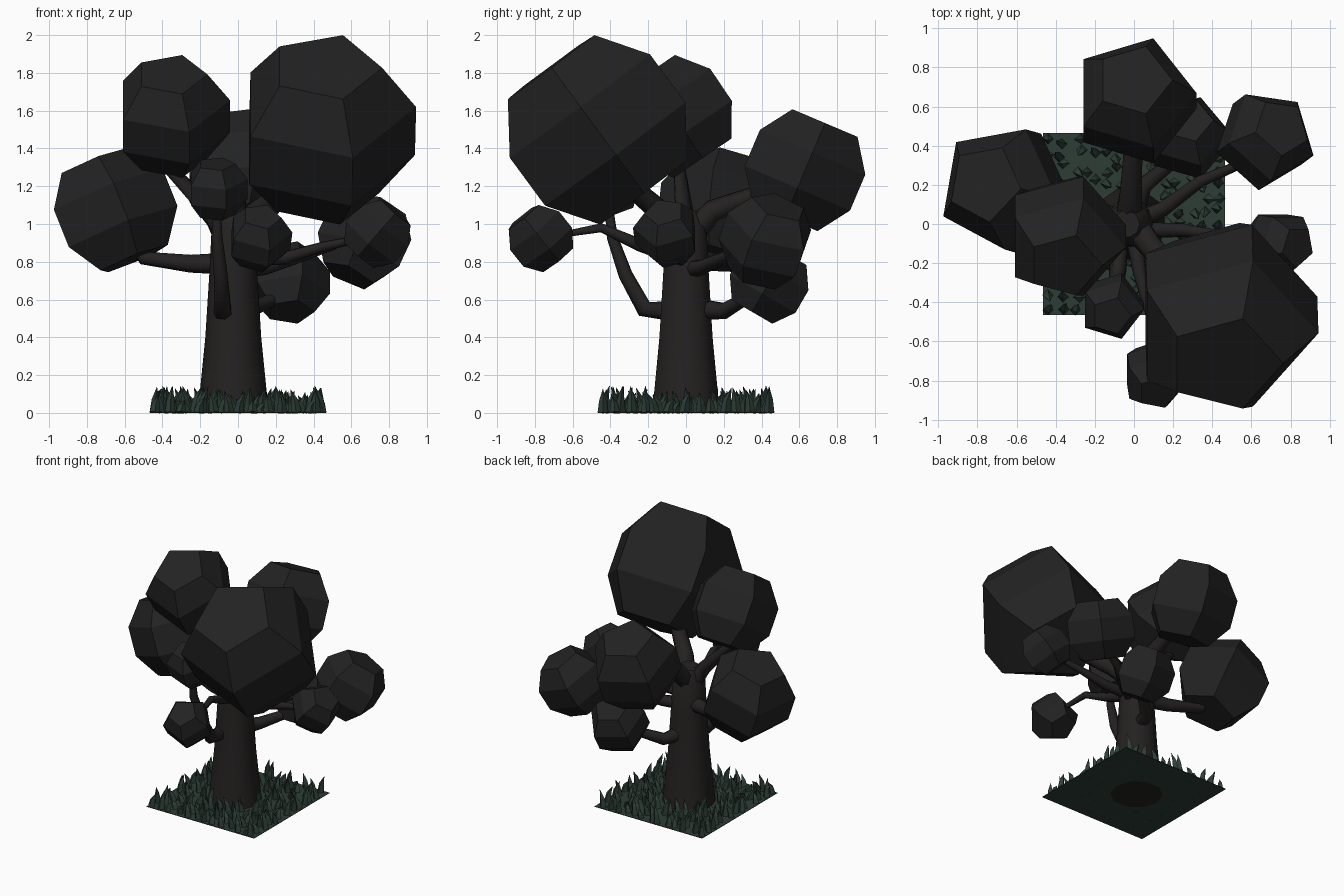
import bpy, bmesh, math, random
from mathutils import Vector, Matrix

if "Cube" in bpy.data.objects:
    bpy.data.objects.remove(bpy.data.objects["Cube"])

random.seed(4)


def material(name, rgb):
    m = bpy.data.materials.new(name)
    m.diffuse_color = (*rgb, 1)
    m.use_nodes = True
    m.node_tree.nodes["Principled BSDF"].inputs["Base Color"].default_value = m.diffuse_color
    return m


LEAF = material("dark leaf", (0.016, 0.016, 0.016))
BARK = material("dark bark", (0.0175, 0.0155, 0.015))
GRASS = material("deep green", (0.026, 0.048, 0.037))


def finish(bm, name, mat):
    bmesh.ops.recalc_face_normals(bm, faces=bm.faces)
    me = bpy.data.meshes.new(name)
    bm.to_mesh(me)
    bm.free()
    me.materials.append(mat)
    ob = bpy.data.objects.new(name, me)
    bpy.context.collection.objects.link(ob)
    return ob


def skin(bm, rings, smooth=False):
    """Close a stack of vertex rings with quads and two flat caps."""
    for a, b in zip(rings, rings[1:]):
        for k in range(len(a)):
            n = (k + 1) % len(a)
            bm.faces.new((a[k], a[n], b[n], b[k])).smooth = smooth
    bm.faces.new(rings[0])
    bm.faces.new(rings[-1])


def tube(bm, path, radii, sides, smooth=False):
    """Tapered faceted tube through the path points."""
    pts = [Vector(p) for p in path]
    rings = []
    for i, p in enumerate(pts):
        d = (pts[min(i + 1, len(pts) - 1)] - pts[max(i - 1, 0)]).normalized()
        ref = Vector((0, 1, 0)) if abs(d.z) > 0.8 else Vector((0, 0, 1))
        u = d.cross(ref).normalized()
        w = d.cross(u)
        rings.append([bm.verts.new(p + radii[i] * (u * math.cos(a) + w * math.sin(a)))
                      for a in [2 * math.pi * k / sides for k in range(sides)]])
    skin(bm, rings, smooth)


def foliage(name, centre, r, axis, corner):
    """Five-sided ball with flat caps: axis goes through the caps, corner points at a ridge."""
    z = Vector(axis).normalized()
    c = Vector(corner)
    x = (c - z * c.dot(z)).normalized()
    y = z.cross(x)
    bm = bmesh.new()
    rings = []
    for lat in (-54, -18, 18, 54):
        h, q = r * math.sin(math.radians(lat)), r * math.cos(math.radians(lat))
        rings.append([bm.verts.new(Vector(centre) + z * h + q * (x * math.cos(a) + y * math.sin(a)))
                      for a in [math.tau * k / 5 for k in range(5)]])
    skin(bm, rings)
    finish(bm, name, LEAF)


# Foliage clumps
RIDGE = (1, 0, 0)
CLUMPS = [
    ((0.455, -0.47, 1.50), 0.51, (0.02, -0.59, 0.80), RIDGE),
    ((-0.355, -0.062, 1.57), 0.33, (0, -0.56, 0.83), RIDGE),
    ((-0.66, 0.18, 1.07), 0.345, (-0.36, 0.1, 0.9), (0.98, -0.17, 0)),
    ((0.0, 0.63, 1.285), 0.335, (0, 0.39, 0.92), RIDGE),
    ((0.67, 0.43, 0.91), 0.26, (0.4, 0.3, 0.86), (0.9, -0.3, 0)),
    ((0.275, 0.44, 0.69), 0.222, (0, 0.5, 0.86), RIDGE),
    ((-0.115, -0.42, 1.185), 0.175, (0, -0.35, 0.94), RIDGE),
    ((0.11, -0.77, 0.925), 0.182, (0.1, -0.62, 0.78), RIDGE),
    ((0.74, -0.10, 0.95), 0.185, (0.65, -0.1, 0.75), (0, -1, 0)),
]
for i, c in enumerate(CLUMPS):
    foliage(f"foliage_{i + 1}", *c)

# Trunk
bm = bmesh.new()
tube(bm, [(-0.025, 0, z) for z in (0, 0.12, 0.4, 0.75, 0.98)] + [(-0.04, 0, 1.06)],
     [0.19, 0.176, 0.148, 0.126, 0.115, 0.07], 10, True)
finish(bm, "trunk", BARK)

# Branches, each reaching into its clump
BRANCHES = [
    ([(0, 0, 0.92), (0.1, -0.13, 1.06), (0.35, -0.35, 1.25)], 0.075, 0.05),
    ([(-0.06, 0, 0.93), (-0.15, -0.01, 1.07), (-0.4, -0.04, 1.33)], 0.07, 0.03),
    ([(-0.05, 0.02, 0.79), (-0.25, 0.07, 0.79), (-0.5, 0.14, 0.82), (-0.6, 0.17, 0.95)], 0.06, 0.025),
    ([(-0.03, 0.02, 0.93), (-0.02, 0.14, 1.07), (0.0, 0.5, 1.2)], 0.075, 0.045),
    ([(0.02, 0.02, 0.76), (0.15, 0.08, 0.77), (0.34, 0.22, 0.83), (0.6, 0.33, 0.92)], 0.05, 0.022),
    ([(-0.01, 0.04, 0.55), (0.05, 0.2, 0.54), (0.25, 0.36, 0.63)], 0.06, 0.03),
    ([(-0.08, -0.08, 0.54), (-0.08, -0.22, 0.55), (-0.09, -0.32, 0.73),
      (-0.11, -0.39, 0.93), (-0.11, -0.41, 1.1)], 0.055, 0.022),
    ([(0, -0.06, 0.83), (0.03, -0.25, 0.89), (0.08, -0.45, 0.98), (0.12, -0.68, 0.94)], 0.045, 0.015),
    ([(0.02, -0.03, 0.82), (0.25, -0.03, 0.82), (0.45, -0.06, 0.88), (0.68, -0.09, 0.93)], 0.045, 0.018),
]
for i, (path, r0, r1) in enumerate(BRANCHES):
    bm = bmesh.new()
    k = len(path) - 1
    tube(bm, path, [r0 + (r1 - r0) * j / k for j in range(k + 1)], 7, True)
    finish(bm, f"branch_{i + 1}", BARK)

# Thin ground plate
bm = bmesh.new()
bmesh.ops.create_cube(bm, size=1, matrix=Matrix.Translation((0, 0, 0.002)) @ Matrix.Diagonal((0.93, 0.93, 0.004, 1)))
finish(bm, "ground_plate", GRASS)

# Curved grass blades scattered on a jittered grid
bm = bmesh.new()
N = 13


def clamp(v):
    return max(-0.44, min(0.44, v))


for i in range(N):
    for j in range(N):
        x = clamp(((i + 0.5) / N - 0.5) * 0.93 + random.uniform(-0.025, 0.025))
        y = clamp(((j + 0.5) / N - 0.5) * 0.93 + random.uniform(-0.025, 0.025))
        if math.hypot(x + 0.025, y) < 0.19:
            continue
        h = random.uniform(0.06, 0.14)
        a = random.uniform(0, math.tau)
        path = [(clamp(x + 0.035 * t * t * math.cos(a)), clamp(y + 0.035 * t * t * math.sin(a)), 0.003 + h * t)
                for t in (0, 0.5, 1)]
        tube(bm, path, [0.028, 0.02, 0.001], 4)
finish(bm, "grass_blades", GRASS)
